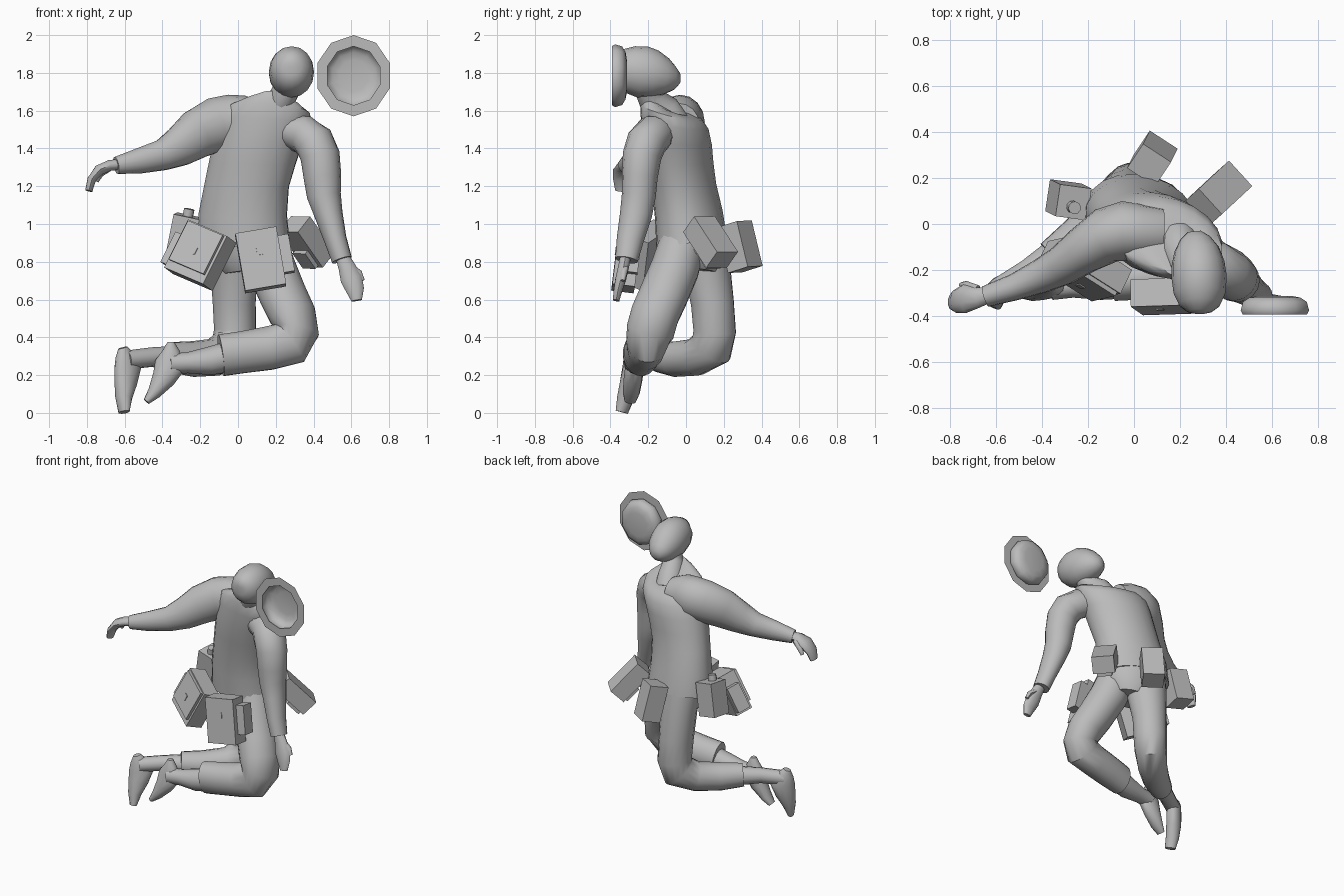
import bpy, bmesh, math
from mathutils import Vector, Matrix

grey = bpy.data.materials.new("plain_grey")
grey.diffuse_color = (0.5, 0.5, 0.5, 1)


def finish(name, bm, smooth=True):
    bmesh.ops.recalc_face_normals(bm, faces=bm.faces[:])
    me = bpy.data.meshes.new(name)
    bm.to_mesh(me)
    bm.free()
    me.materials.append(grey)
    ob = bpy.data.objects.new(name, me)
    bpy.context.collection.objects.link(ob)
    if smooth:
        bpy.ops.object.select_all(action='DESELECT')
        ob.select_set(True)
        bpy.context.view_layer.objects.active = ob
        bpy.ops.object.shade_smooth_by_angle(angle=math.radians(45))
    return ob


def loft(name, rings, hint, sides=16, tilt=None):
    """Skin ellipses (x, y, z, half width along hint, other half width) along a path.
    tilt gives the first and last ring normals where they do not follow the path."""
    bm = bmesh.new()
    pts = [Vector(r[:3]) for r in rings]
    loops = []
    for i, r in enumerate(rings):
        if tilt:
            f = (i / (len(rings) - 1)) ** 2
            t = Vector(tilt[0]).lerp(Vector(tilt[1]), f).normalized()
        else:
            before = (pts[i] - pts[i - 1]).normalized() if i else Vector()
            after = (pts[i + 1] - pts[i]).normalized() if i < len(pts) - 1 else Vector()
            t = (before + after).normalized()
        a = Vector(hint)
        a = (a - t * a.dot(t)).normalized()
        b = t.cross(a)
        ra, rb = r[3], r[-1]
        loops.append([bm.verts.new(pts[i] + a * ra * math.cos(k * math.tau / sides)
                                   + b * rb * math.sin(k * math.tau / sides))
                      for k in range(sides)])
    for l0, l1 in zip(loops, loops[1:]):
        for k in range(sides):
            n = (k + 1) % sides
            bm.faces.new((l0[k], l0[n], l1[n], l1[k]))
    bm.faces.new(loops[0])
    bm.faces.new(loops[-1])
    return finish(name, bm)


def box(name, center, up, side, size):
    """Box with local z along up and local x near side."""
    z = Vector(up).normalized()
    x = Vector(side)
    x = (x - z * x.dot(z)).normalized()
    y = z.cross(x)
    m = Matrix((x, y, z)).transposed().to_4x4()
    m.translation = Vector(center)
    bm = bmesh.new()
    bmesh.ops.create_cube(bm, size=1, matrix=m @ Matrix.Diagonal((*size, 1)))
    finish(name, bm, False)
    return m


# torso, shirt and pelvis
across = (.96, -.27, 0)
loft("shirt", [(.03, .03, .90, .25, .183), (.025, .015, 1.05, .24, .175),
               (.045, -.01, 1.2, .23, .165), (.075, -.03, 1.32, .235, .17),
               (.105, -.045, 1.43, .24, .177), (.14, -.06, 1.53, .25, .175),
               (.155, -.08, 1.595, .235, .163), (.18, -.11, 1.63, .16, .133),
               (.2, -.125, 1.64, .10, .122)], across, 20, ((0, -.12, 1), (.2, .6, 1)))
loft("pelvis", [(.06, .04, .75, .14, .12), (.05, .045, .84, .21, .165),
                (.035, .04, .95, .215, .165)], across)

# neck and head
loft("neck", [(.19, -.07, 1.53, .09, .09), (.205, -.12, 1.60, .085, .092),
              (.23, -.18, 1.66, .074), (.25, -.195, 1.70, .072),
              (.265, -.2, 1.77, .085)], (1, 0, 0))
loft("head", [(.285, -.39, 1.845, .02), (.285, -.38, 1.845, .055, .06),
              (.285, -.35, 1.835, .09, .098), (.285, -.30, 1.82, .113, .125),
              (.283, -.23, 1.805, .12, .138), (.278, -.17, 1.793, .115, .127),
              (.272, -.11, 1.78, .097, .1), (.265, -.06, 1.772, .065, .063),
              (.262, -.032, 1.772, .028)], (1, 0, 0))

# arms
up = (0, 0, 1)
loft("left_sleeve", [(.12, -.04, 1.53, .11, .11), (.03, -.035, 1.54, .14, .12),
                     (-.04, -.03, 1.54, .145, .13), (-.12, -.05, 1.525, .145, .122),
                     (-.22, -.115, 1.475, .133, .103), (-.31, -.18, 1.41, .108, .088),
                     (-.40, -.225, 1.365, .083, .075), (-.52, -.275, 1.335, .068, .058),
                     (-.645, -.315, 1.31, .046)], up)
loft("right_sleeve", [(.27, -.14, 1.49, .09, .09), (.345, -.17, 1.475, .1, .105),
                      (.405, -.21, 1.43, .108, .108), (.435, -.233, 1.36, .105, .103),
                      (.447, -.245, 1.25, .1, .095), (.455, -.25, 1.15, .09, .09),
                      (.48, -.265, 1.05, .075, .085), (.515, -.295, .92, .06, .072),
                      (.55, -.315, .81, .054, .06)], (1, 0, 0))

# hands
loft("left_hand", [(-.63, -.31, 1.315, .033, .03), (-.68, -.32, 1.31, .045, .03),
                   (-.735, -.325, 1.285, .062, .03), (-.775, -.335, 1.235, .052, .024),
                   (-.79, -.34, 1.175, .035, .02)], (0, 1, 0), 10)
loft("left_thumb", [(-.68, -.285, 1.30, .02), (-.73, -.265, 1.265, .018),
                    (-.75, -.265, 1.225, .012)], (0, 1, 0), 8)
loft("right_hand", [(.55, -.32, .83, .035, .03), (.575, -.33, .775, .045, .03),
                    (.60, -.345, .71, .058, .03), (.62, -.36, .65, .048, .024),
                    (.628, -.37, .595, .028, .018)], (1, 0, 0), 10)
loft("right_thumb", [(.595, -.325, .77, .022), (.64, -.33, .74, .018),
                     (.66, -.335, .70, .012)], (1, 0, 0), 8)

# trouser legs
loft("near_trouser", [(.13, -.01, .92, .12, .13), (.18, -.06, .76, .13, .13),
                      (.24, -.12, .62, .135, .125), (.288, -.165, .52, .135, .122),
                      (.312, -.19, .43, .13, .115), (.275, -.208, .37, .11, .125),
                      (.16, -.215, .342, .10, .117), (.03, -.23, .322, .1, .113),
                      (-.09, -.245, .305, .09, .113)], (.5, 1, .25))
loft("far_trouser", [(-.02, .075, .93, .15, .13), (-.02, .11, .78, .135, .12),
                     (-.02, .14, .58, .115, .115), (-.015, .152, .43, .112, .115),
                     (-.035, .135, .345, .11, .12), (-.12, .05, .295, .1, .1),
                     (-.24, -.055, .285, .09, .095), (-.36, -.145, .295, .075, .08)],
     (.8, -.6, 0.1))

# shins and shoes
loft("near_shin", [(-.06, -.245, .295, .08), (-.15, -.255, .275, .075),
                   (-.27, -.265, .265, .055), (-.36, -.275, .26, .055)], (0, 1, 0), 12)
loft("near_shoe", [(-.355, -.27, .375, .02, .018), (-.355, -.27, .33, .036, .045),
                   (-.355, -.275, .26, .045, .085), (-.395, -.28, .18, .05, .062),
                   (-.445, -.29, .105, .045, .036), (-.485, -.295, .06, .03, .018)],
     (0, 1, 0), 12)
loft("far_shin", [(-.33, -.12, .29, .065), (-.46, -.205, .295, .052),
                  (-.59, -.285, .28, .05)], (0, 0, 1), 12)
loft("far_shoe", [(-.61, -.29, .345, .025, .025), (-.6, -.285, .305, .04, .055),
                  (-.583, -.275, .24, .048, .082), (-.595, -.295, .16, .05, .066),
                  (-.605, -.32, .08, .046, .045), (-.603, -.34, .004, .038, .024)],
     (.6, -.8, 0), 12)

# hat, ten-sided thin shell open toward the front
profile = [(.0005, -.313), (.085, -.313), (.125, -.32), (.155, -.338), (.166, -.375),
           (.156, -.393), (.215, -.393)]
bm = bmesh.new()
rows = [[bm.verts.new((.612 + .94 * r * math.sin(k * math.tau / 10), y,
                       1.785 + r * math.cos(k * math.tau / 10))) for k in range(10)]
        for r, y in profile]
for a, b in zip(rows, rows[1:]):
    for k in range(10):
        n = (k + 1) % 10
        bm.faces.new((a[k], a[n], b[n], b[k]))
finish("hat", bm)

# belt pouches hanging around the hips
m = box("side_pouch", (-.20, -.20, .835), (.13, .03, .26), (.23, -.15, -.11), (.26, .12, .285))
box("side_pouch_flap", m @ Vector((0, -.065, .02)), m.col[2][:3], m.col[0][:3], (.23, .03, .23))
box("side_pouch_pocket", m @ Vector((-.155, .01, -.03)), m.col[2][:3], m.col[0][:3], (.05, .09, .18))
box("side_pouch_buckle", m @ Vector((0, -.082, .0)), m.col[2][:3], m.col[0][:3], (.03, .006, .04))
m = box("front_pouch", (.12, -.315, .81), (-.17, .12, .98), (.95, .03, .16), (.22, .12, .31))
box("front_pouch_pocket", m @ Vector((.135, .02, .01)), m.col[2][:3], m.col[0][:3], (.065, .09, .2))
box("front_pouch_buckle", m @ Vector((0, -.062, .04)), m.col[2][:3], m.col[0][:3], (.03, .006, .04))
m = box("right_pouch", (.365, .13, .905), (-.14, -.13, .2), (.67, -.75, 0), (.15, .12, .26))
box("right_pouch_pocket", m @ Vector((0, -.07, -.06)), m.col[2][:3], m.col[0][:3], (.10, .03, .11))
box("back_pouch", (.08, .285, .88), (-.03, -.06, .25), (.83, -.55, 0), (.145, .13, .25))
m = box("canteen", (-.285, .105, .93), (.2, -.1, 1), (1, -.15, 0), (.14, .14, .23))

# canteen cap
bm = bmesh.new()
bmesh.ops.create_cone(bm, cap_ends=True, segments=10, radius1=.028, radius2=.028, depth=.05,
                      matrix=m @ Matrix.Translation((.0, -.02, .13)))
finish("canteen_cap", bm)
